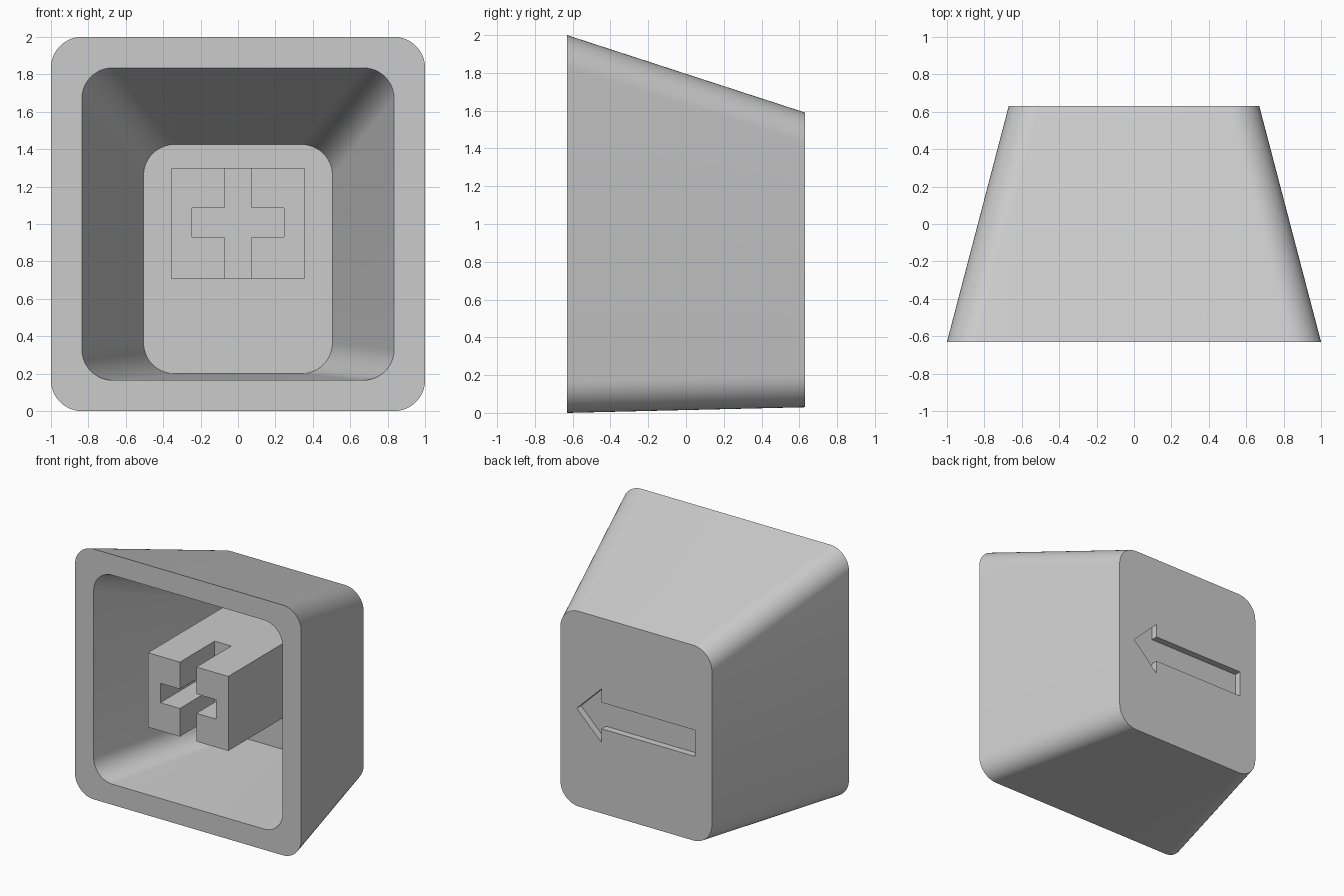
import bpy
import bmesh
import math

cube = bpy.data.objects.get("Cube")
if cube:
    bpy.data.objects.remove(cube, do_unlink=True)

FRONT, BACK, FLOOR = -0.63, 0.63, 0.505
RADIUS, SEGMENTS = 0.165, 12

grey = bpy.data.materials.new("light grey plastic")
grey.use_nodes = True
colour = (0.6, 0.6, 0.6, 1)
grey.diffuse_color = colour
grey.node_tree.nodes["Principled BSDF"].inputs["Base Color"].default_value = colour


def rounded_rect(half, low, high):
    """Outline in x and z with rounded corners."""
    centres = [(half - RADIUS, high - RADIUS), (RADIUS - half, high - RADIUS),
               (RADIUS - half, low + RADIUS), (half - RADIUS, low + RADIUS)]
    points = []
    for quarter, (cx, cz) in enumerate(centres):
        for i in range(SEGMENTS + 1):
            a = (quarter + i / SEGMENTS) * math.pi / 2
            points.append((cx + RADIUS * math.cos(a), cz + RADIUS * math.sin(a)))
    return points


def loft(name, sections):
    """Join equal outlines, given as (y, outline), and close both ends."""
    bm = bmesh.new()
    rings = [[bm.verts.new((x, y, z)) for x, z in outline] for y, outline in sections]
    count = len(rings[0])
    for a, b in zip(rings, rings[1:]):
        for i in range(count):
            j = (i + 1) % count
            bm.faces.new((a[i], a[j], b[j], b[i]))
    bm.faces.new(rings[0])
    bm.faces.new(rings[-1])
    bmesh.ops.recalc_face_normals(bm, faces=bm.faces)
    mesh = bpy.data.meshes.new(name)
    bm.to_mesh(mesh)
    bm.free()
    mesh.materials.append(grey)
    obj = bpy.data.objects.new(name, mesh)
    bpy.context.collection.objects.link(obj)
    return obj


def select(obj):
    bpy.ops.object.select_all(action="DESELECT")
    obj.select_set(True)
    bpy.context.view_layer.objects.active = obj


def cut(obj, cutter):
    """Subtract the cutter and remove it."""
    cutter.hide_render = True
    mod = obj.modifiers.new("cut", "BOOLEAN")
    mod.operation = "DIFFERENCE"
    mod.solver = "EXACT"
    mod.object = cutter
    select(obj)
    bpy.ops.object.modifier_apply(modifier=mod.name)
    bpy.data.objects.remove(cutter, do_unlink=True)


# Tapered hollow shell, from back face round the rim to the cavity floor
shell = loft("cap_shell", [
    (BACK, rounded_rect(0.67, 0.03, 1.59)),
    (FRONT, rounded_rect(1, 0, 2)),
    (FRONT, rounded_rect(0.835, 0.165, 1.835)),
    (FLOOR, rounded_rect(0.505, 0.2, 1.425)),
])

# Engraved arrow on the back face
mid, shaft, head = 0.81, 0.105, 0.215
arrow = [(0.525, mid), (0.305, mid + head), (0.305, mid + shaft), (-0.52, mid + shaft),
         (-0.52, mid - shaft), (0.305, mid - shaft), (0.305, mid - head)]
cut(shell, loft("arrow_cutter", [(BACK - 0.055, arrow), (BACK + 0.1, arrow)]))
select(shell)
bpy.ops.object.shade_smooth_by_angle(angle=math.radians(30))

# Mounting stem with a cross-shaped socket open at top and bottom
block = [(-0.355, 0.705), (0.355, 0.705), (0.355, 1.3), (-0.355, 1.3)]
stem = loft("stem", [(FRONT, block), (FLOOR + 0.02, block)])
slot, arm, low, high = 0.073, 0.245, 0.93, 1.085
cross = [(slot, 0.6), (slot, low), (arm, low), (arm, high), (slot, high), (slot, 1.4)]
cross += [(-x, z) for x, z in reversed(cross)]
cut(stem, loft("cross_cutter", [(FRONT - 0.1, cross), (-0.19, cross)]))
